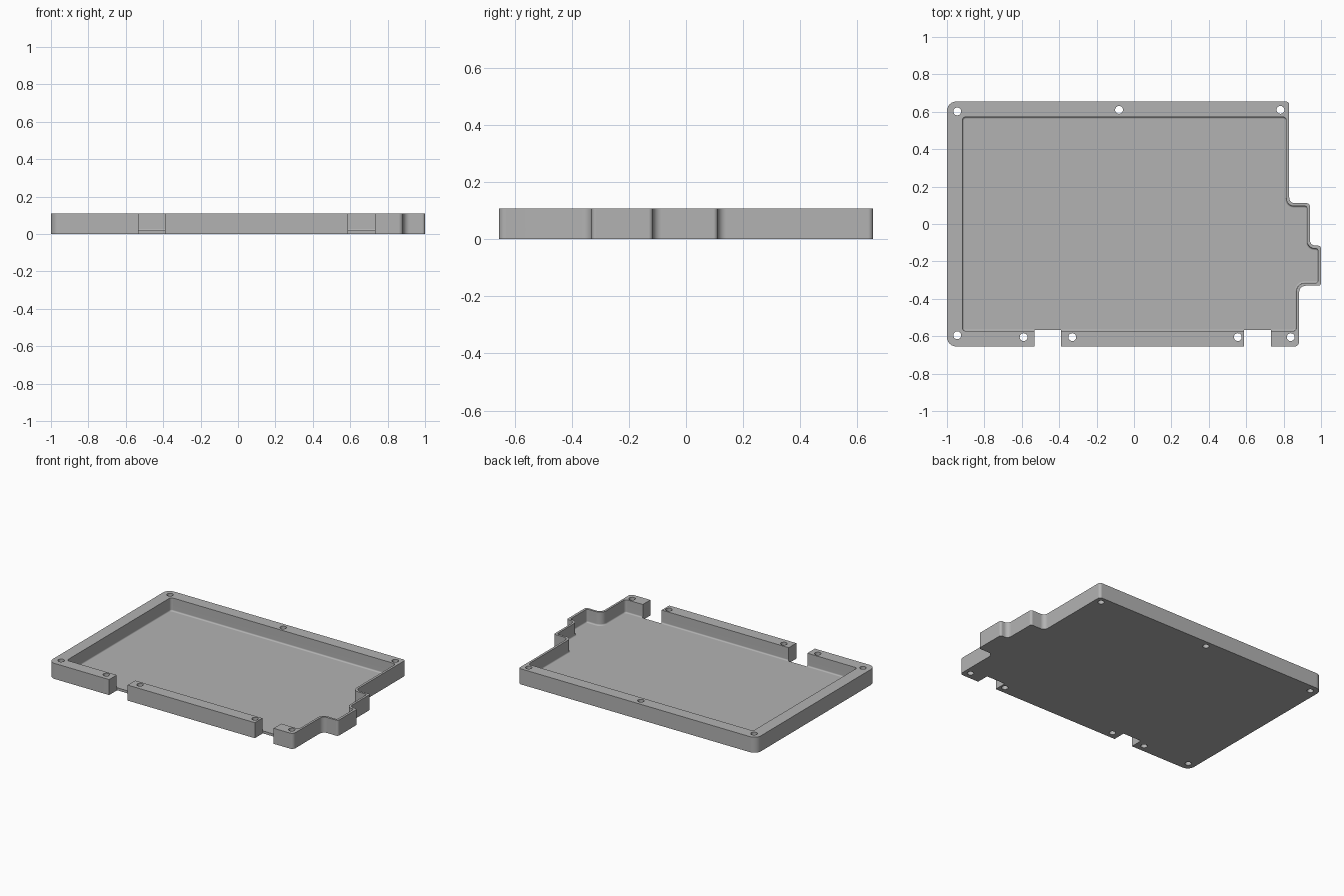
import bpy, bmesh, math
from mathutils import Vector

if "Cube" in bpy.data.objects:
    bpy.data.objects.remove(bpy.data.objects["Cube"], do_unlink=True)

HEIGHT, FLOOR = 0.108, 0.016

grey = bpy.data.materials.new("plain grey")
grey.use_nodes = True
grey.diffuse_color = (0.45, 0.45, 0.45, 1)
grey.node_tree.nodes["Principled BSDF"].inputs["Base Color"].default_value = (0.45, 0.45, 0.45, 1)


def rounded(corners, steps=6):
    """Round each (x, y, radius) corner of a closed outline."""
    points = []
    for i, (x, y, r) in enumerate(corners):
        p = Vector((x, y))
        a = (Vector(corners[i - 1][:2]) - p).normalized() * r
        b = (Vector(corners[(i + 1) % len(corners)][:2]) - p).normalized() * r
        if r == 0:
            points.append(p)
            continue
        for k in range(steps + 1):
            t = math.pi / 2 * k / steps
            points.append(p + a * (1 - math.sin(t)) + b * (1 - math.cos(t)))
    return points


def prism(name, outline, z0, z1, fillet=0):
    """Extrude an outline, optionally rounding its bottom rim."""
    bm = bmesh.new()
    base = bm.faces.new([bm.verts.new((p.x, p.y, z0)) for p in outline])
    top = bmesh.ops.extrude_face_region(bm, geom=[base])["geom"]
    bmesh.ops.translate(bm, vec=(0, 0, z1 - z0),
                        verts=[v for v in top if isinstance(v, bmesh.types.BMVert)])
    bmesh.ops.recalc_face_normals(bm, faces=bm.faces)
    if fillet:
        rim = [e for e in bm.edges if all(abs(v.co.z - z0) < 1e-5 for v in e.verts)]
        bmesh.ops.bevel(bm, geom=rim, offset=fillet, segments=3,
                        profile=0.5, affect='EDGES')
    mesh = bpy.data.meshes.new(name)
    bm.to_mesh(mesh)
    bm.free()
    mesh.materials.append(grey)
    obj = bpy.data.objects.new(name, mesh)
    bpy.context.collection.objects.link(obj)
    return obj


def cut(target, cutter):
    """Subtract a cutter and remove it."""
    bpy.context.view_layer.objects.active = target
    mod = target.modifiers.new("cut", 'BOOLEAN')
    mod.operation, mod.solver, mod.object = 'DIFFERENCE', 'EXACT', cutter
    bpy.ops.object.modifier_apply(modifier=mod.name)
    bpy.data.objects.remove(cutter, do_unlink=True)


# Outer body with the stepped left side
tray = prism("tray", rounded([
    (-1, -0.655, 0.05), (0.883, -0.655, 0.025), (0.883, -0.33, 0.035),
    (1, -0.33, 0.015), (1, -0.116, 0.015), (0.94, -0.116, 0.03),
    (0.94, 0.111, 0.015), (0.83, 0.111, 0.03), (0.83, 0.655, 0.018),
    (-1, 0.655, 0.05)]), 0, HEIGHT)

# Open cavity with a filleted floor
cut(tray, prism("cavity", rounded([
    (-0.917, -0.572, 0.017), (0.868, -0.572, 0.017), (0.868, -0.315, 0.045),
    (0.983, -0.315, 0.012), (0.983, -0.131, 0.012), (0.925, -0.131, 0.04),
    (0.925, 0.096, 0.012), (0.814, 0.096, 0.04), (0.814, 0.572, 0.017),
    (-0.917, 0.572, 0.017)]), FLOOR, HEIGHT + 0.1, fillet=0.01))

# Two connector notches in the front wall
for x0, x1 in ((-0.533, -0.39), (0.588, 0.733)):
    cut(tray, prism("notch", rounded([
        (x0, -0.8, 0), (x1, -0.8, 0), (x1, -0.567, 0), (x0, -0.567, 0)]), -0.1, 0.3))

# Screw holes through the rim
for x, y in ((-0.945, 0.602), (-0.08, 0.61), (0.783, 0.61), (-0.945, -0.595),
             (-0.59, -0.605), (-0.33, -0.605), (0.555, -0.605), (0.838, -0.605)):
    ring = [Vector((x, y)) + 0.021 * Vector((math.cos(a), math.sin(a)))
            for a in (math.tau * k / 24 for k in range(24))]
    cut(tray, prism("screw_hole", ring, -0.1, 0.3))

# Smooth the rounded corners, keep rims crisp and walls flat
bpy.ops.object.select_all(action='DESELECT')
tray.select_set(True)
bpy.context.view_layer.objects.active = tray
bpy.ops.object.shade_smooth_by_angle(angle=math.radians(32))
weighted = tray.modifiers.new("flat walls", 'WEIGHTED_NORMAL')
weighted.keep_sharp = True
